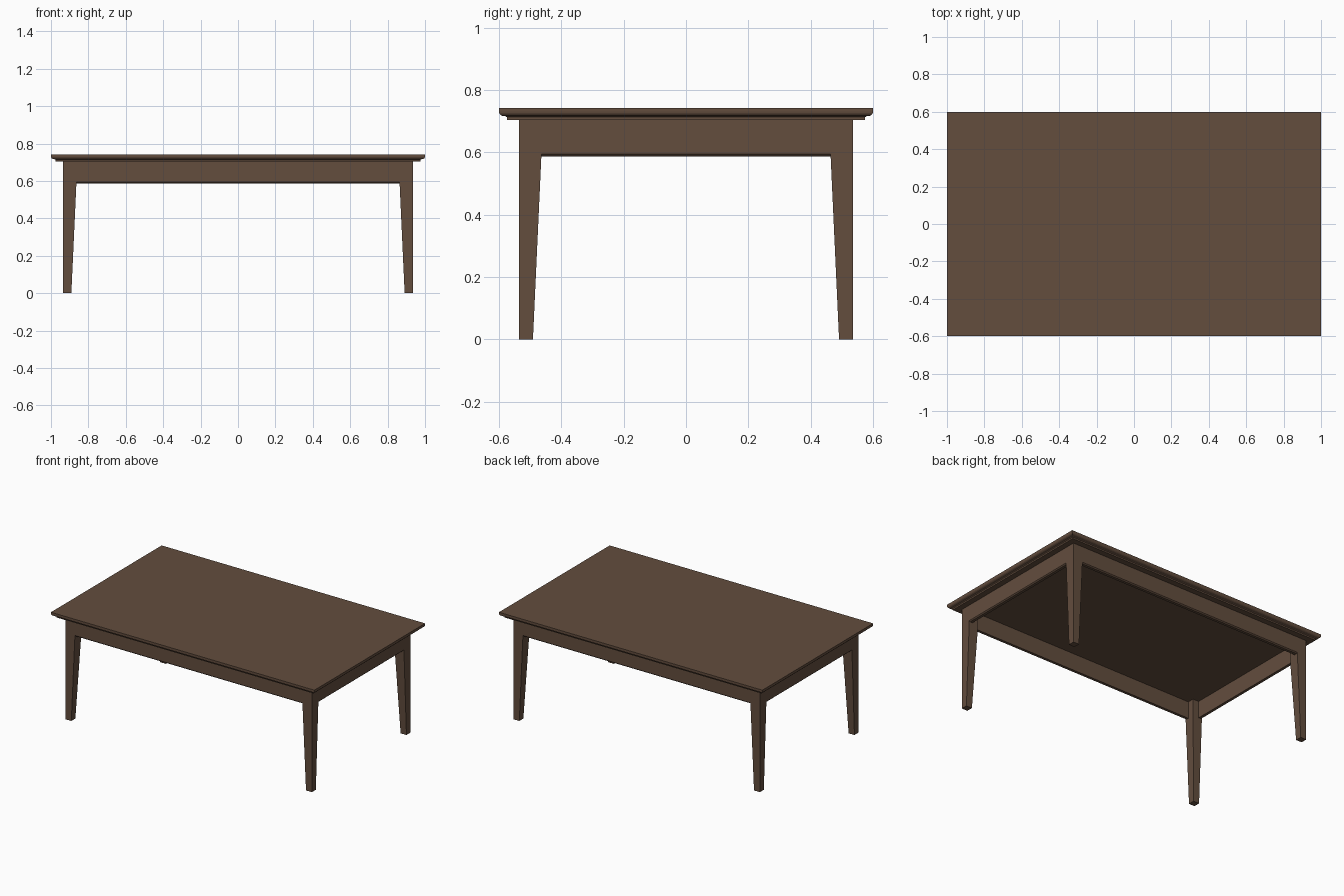
import bpy, bmesh
from mathutils import Vector

if "Cube" in bpy.data.objects:
    bpy.data.objects.remove(bpy.data.objects["Cube"])

wood = bpy.data.materials.new("dark brown wood")
wood.diffuse_color = (0.125, 0.075, 0.048, 1)
wood.use_nodes = True
wood.node_tree.nodes["Principled BSDF"].inputs["Base Color"].default_value = wood.diffuse_color


def loft(name, rings):
    """Solid from a stack of equal-length closed rings, capped at both ends."""
    bm = bmesh.new()
    loops = [[bm.verts.new(Vector(p)) for p in ring] for ring in rings]
    n = len(loops[0])
    for a, b in zip(loops, loops[1:]):
        for i in range(n):
            j = (i + 1) % n
            bm.faces.new((a[i], a[j], b[j], b[i]))
    bm.faces.new(loops[0][::-1])
    bm.faces.new(loops[-1])
    bmesh.ops.recalc_face_normals(bm, faces=bm.faces)
    mesh = bpy.data.meshes.new(name)
    bm.to_mesh(mesh)
    bm.free()
    mesh.materials.append(wood)
    obj = bpy.data.objects.new(name, mesh)
    bpy.context.collection.objects.link(obj)
    return obj


def rect(x0, x1, y0, y1, z):
    return [(x0, y0, z), (x1, y0, z), (x1, y1, z), (x0, y1, z)]


LX, LY = 0.935, 0.535        # outer faces of legs and aprons
LEG, FOOT = 0.071, 0.044     # leg width at top and at floor
Z_APRON, Z_UNDER, Z_TOP = 0.587, 0.703, 0.742

# Table top with a moulded edge: (inset, height)
edge = [(0.025, Z_UNDER), (0.025, 0.713), (0.020, 0.716), (0.011, 0.717),
        (0.005, 0.720), (0.001, 0.725), (0, 0.731), (0, Z_TOP)]
loft("table_top", [rect(-1 + d, 1 - d, -0.6 + d, 0.6 - d, z) for d, z in edge])

# Corner legs, tapered on the two inner sides below the apron
for sx, side in ((-1, "left"), (1, "right")):
    for sy, end in ((-1, "front"), (1, "back")):
        loft(f"{end}_{side}_leg",
             [rect(sx * (LX - w), sx * LX, sy * (LY - w), sy * LY, z)
              for w, z in ((FOOT, 0), (LEG, Z_APRON), (LEG, Z_UNDER))])

# Aprons flush with the legs, with a small chamfer on the lower outer edge
T, C = 0.026, 0.007
section = [(0, Z_UNDER), (0, Z_APRON + C), (C, Z_APRON), (T, Z_APRON), (T, Z_UNDER)]
for s, long_name, short_name in ((-1, "front_apron", "left_apron"),
                                 (1, "back_apron", "right_apron")):
    hx, hy = LX - LEG, LY - LEG
    loft(long_name, [[(x, s * (LY - d), z) for d, z in section] for x in (-hx, hx)])
    loft(short_name, [[(s * (LX - d), y, z) for d, z in section] for y in (-hy, hy)])
